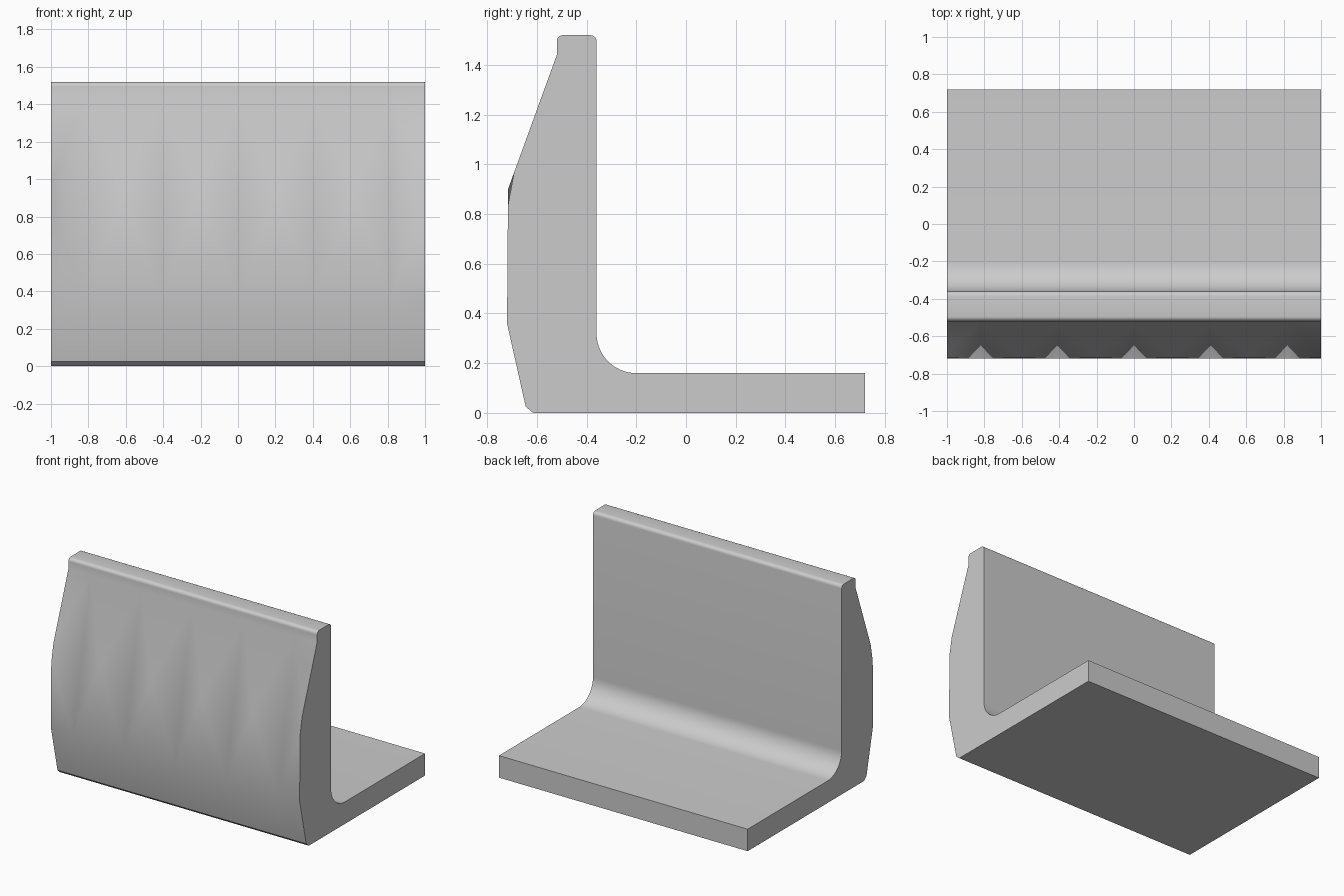
import bpy, bmesh, math

cube = bpy.data.objects.get("Cube")
if cube:
    bpy.data.objects.remove(cube, do_unlink=True)

# Single concrete colour
concrete = bpy.data.materials.new("concrete_grey")
concrete.use_nodes = True
grey = (0.6, 0.6, 0.6, 1)
concrete.diffuse_color = grey
concrete.node_tree.nodes["Principled BSDF"].inputs["Base Color"].default_value = grey

PITCH = 0.41      # width of one diamond
COLS = [k * PITCH for k in range(-3, 4)]


def arc(cy, cz, r, a0, a1, n):
    """Points (y, z) along a circular arc, angles in degrees."""
    angles = [math.radians(a0 + (a1 - a0) * i / n) for i in range(n + 1)]
    return [(cy + r * math.cos(a), cz + r * math.sin(a)) for a in angles]


# Side outline, from the top of the relief over the lip and round to its foot
profile = [(-0.52, 1.44)]
profile += arc(-0.495, 1.495, 0.025, 180, 90, 5)
profile += arc(-0.385, 1.495, 0.025, 90, 0, 5)
profile += arc(-0.2, 0.32, 0.16, 180, 270, 14)
profile += [(0.72, 0.16), (0.72, 0), (-0.615, 0), (-0.645, 0.025), (-0.72, 0.36)]

bm = bmesh.new()
rows = [[bm.verts.new((x, y, z)) for x in COLS] for y, z in profile]
for a, b in zip(rows, rows[1:]):
    for i in range(len(COLS) - 1):
        bm.faces.new((a[i], a[i + 1], b[i + 1], b[i]))

# Front relief: diamonds folded inwards between raised points
top, foot = rows[0], rows[-1]
points = [bm.verts.new((x + PITCH / 2, -0.716, 0.9)) for x in COLS[:-1]]
relief = []
for i, p in enumerate(points):
    relief.append(bm.faces.new((top[i], top[i + 1], p)))
    relief.append(bm.faces.new((foot[i], foot[i + 1], p)))
    relief.append(bm.faces.new((top[i], p, foot[i])))
    relief.append(bm.faces.new((top[i + 1], p, foot[i + 1])))

# Trim to length and close both ends
for side in (-1, 1):
    bmesh.ops.bisect_plane(bm, geom=bm.verts[:] + bm.edges[:] + bm.faces[:],
                           plane_co=(side, 0, 0), plane_no=(side, 0, 0), clear_outer=True)
bmesh.ops.holes_fill(bm, edges=[e for e in bm.edges if e.is_boundary], sides=0)
bmesh.ops.recalc_face_normals(bm, faces=bm.faces[:])

# Soft relief and fillets, crisp outer edges
for f in bm.faces:
    f.smooth = True
for e in bm.edges:
    angle = e.calc_face_angle(0)
    on_relief = all(0.3 < v.co.z < 1.45 and v.co.y < -0.5 for v in e.verts)
    at_end = any(abs(f.normal.x) > 0.99 for f in e.link_faces)
    e.smooth = not at_end and (on_relief or angle < math.radians(30))

mesh = bpy.data.meshes.new("wall_block")
bm.to_mesh(mesh)
bm.free()
mesh.materials.append(concrete)
wall = bpy.data.objects.new("wall_block", mesh)
bpy.context.collection.objects.link(wall)
